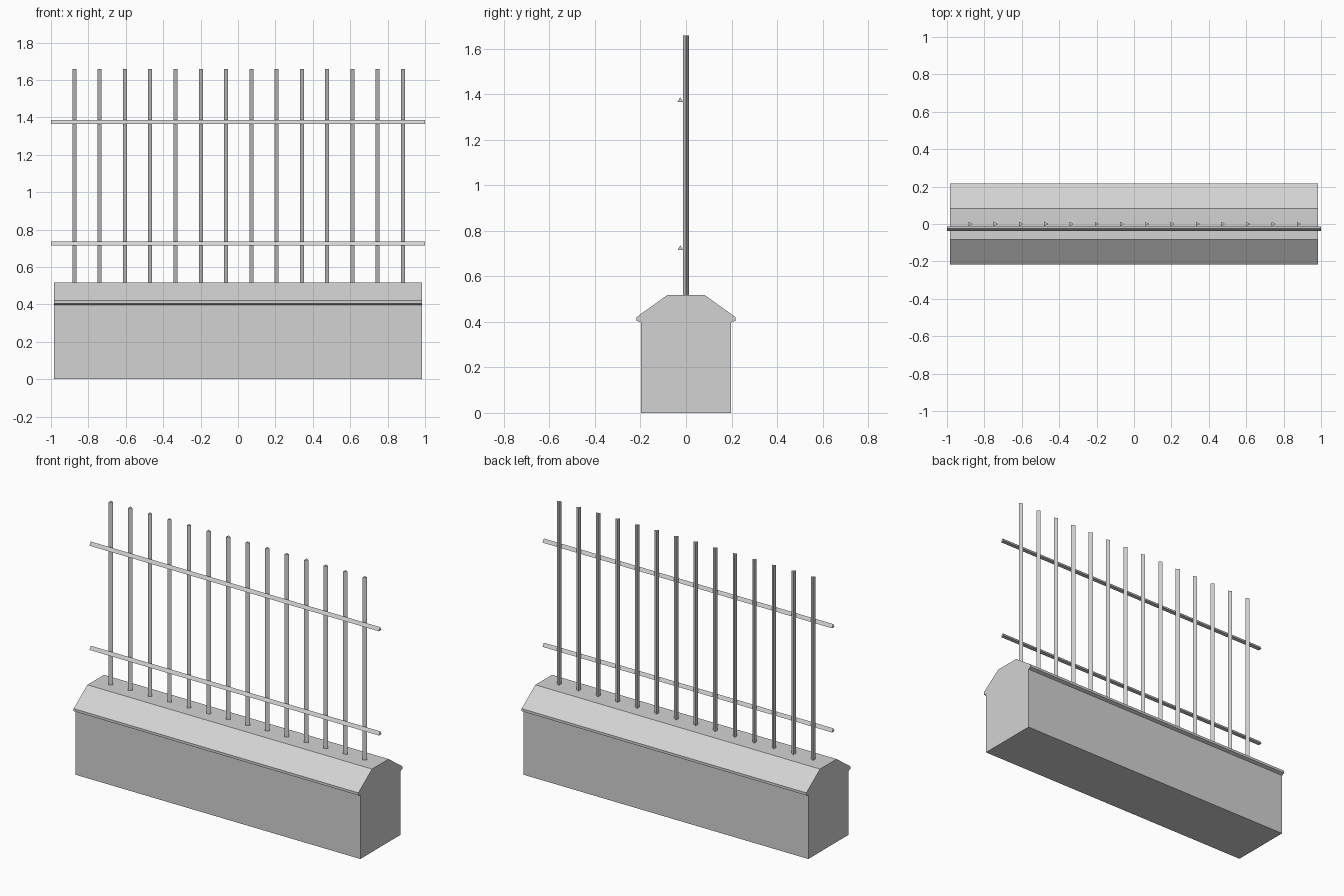
import bpy
import bmesh
from mathutils import Vector
from math import cos, sin, radians

cube = bpy.data.objects.get("Cube")
if cube:
    bpy.data.objects.remove(cube, do_unlink=True)

grey = bpy.data.materials.new("plain grey")
grey.use_nodes = True
colour = (0.65, 0.65, 0.65, 1)
grey.diffuse_color = colour
grey.node_tree.nodes["Principled BSDF"].inputs["Base Color"].default_value = colour


def prism(name, outline, length):
    """Closed prism: a 3D outline extruded along a vector."""
    bm = bmesh.new()
    face = bm.faces.new([bm.verts.new(p) for p in outline])
    swept = bmesh.ops.extrude_face_region(bm, geom=[face], use_keep_orig=True)
    moved = [g for g in swept["geom"] if isinstance(g, bmesh.types.BMVert)]
    bmesh.ops.translate(bm, verts=moved, vec=Vector(length))
    bmesh.ops.recalc_face_normals(bm, faces=bm.faces)
    mesh = bpy.data.meshes.new(name)
    bm.to_mesh(mesh)
    bm.free()
    mesh.materials.append(grey)
    obj = bpy.data.objects.new(name, mesh)
    bpy.context.collection.objects.link(obj)
    return obj


def triangle(start, radius=0.0143):
    """Equilateral triangle as (u, v) offsets, first corner at the start angle."""
    return [(radius * cos(radians(start + 120 * i)), radius * sin(radians(start + 120 * i)))
            for i in range(3)]


# Wall with a sloped coping, from one mirrored cross-section
WALL = 0.984
COPING_TOP = 0.518
half = [(0.197, 0), (0.197, 0.397), (0.217, 0.405), (0.217, 0.421), (0.082, COPING_TOP)]
section = half + [(-y, z) for y, z in reversed(half)]
prism("wall_with_coping", [(-WALL, y, z) for y, z in section], (2 * WALL, 0, 0))

# Upright three-sided bars, pointing to +x
BARS, REACH, BAR_TOP = 14, 0.878, 1.659
for i in range(BARS):
    x = -REACH + 2 * REACH * i / (BARS - 1)
    prism(f"upright_bar_{i + 1}", [(x + u, v, COPING_TOP) for u, v in triangle(0)],
          (0, 0, BAR_TOP - COPING_TOP))

# Horizontal three-sided rails in front of the bars, ridge upwards
for name, z in (("lower_rail", 0.722), ("upper_rail", 1.373)):
    prism(name, [(-1, -0.025 + u, z + v) for u, v in triangle(90)], (2, 0, 0))
